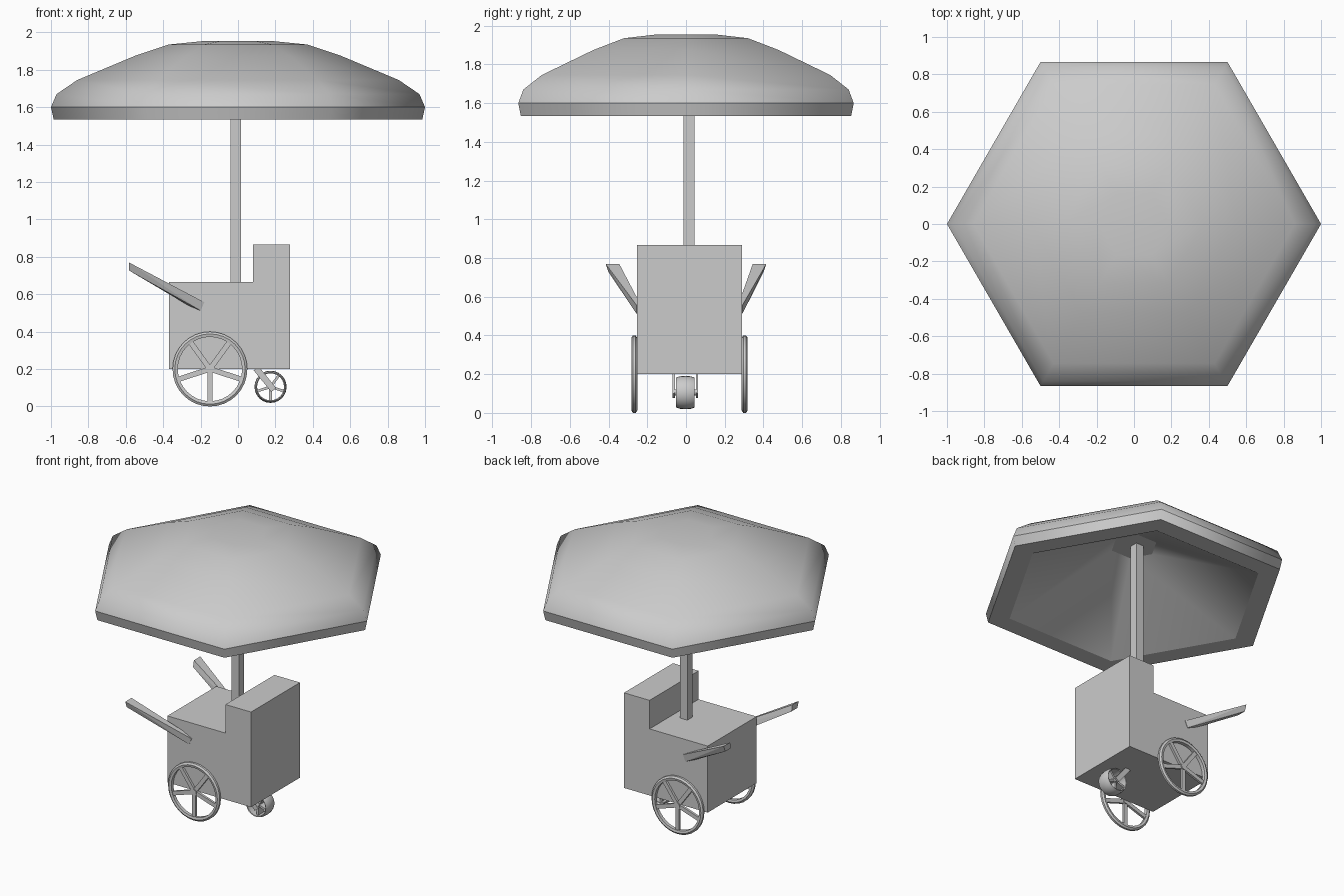
import bpy, bmesh, math
from mathutils import Vector, Matrix

cube = bpy.data.objects.get("Cube")
if cube:
    bpy.data.objects.remove(cube, do_unlink=True)

grey = bpy.data.materials.new("plain_grey")
grey.use_nodes = True
grey.diffuse_color = (0.6, 0.6, 0.6, 1)
grey.node_tree.nodes["Principled BSDF"].inputs["Base Color"].default_value = (0.6, 0.6, 0.6, 1)


def finish(name, bm):
    bmesh.ops.recalc_face_normals(bm, faces=bm.faces)
    mesh = bpy.data.meshes.new(name)
    bm.to_mesh(mesh)
    bm.free()
    mesh.materials.append(grey)
    obj = bpy.data.objects.new(name, mesh)
    bpy.context.collection.objects.link(obj)
    return obj


def add_box(bm, size, matrix):
    bmesh.ops.create_cube(bm, size=1, matrix=matrix @ Matrix.Diagonal((*size, 1)))


def add_lathe(bm, profile, sides, matrix=Matrix(), closed=False, sharp_rings=()):
    """Spin (radius, height) points around an axis; radius 0 makes a pole."""
    rings = []
    for r, h in profile:
        count = sides if r > 0 else 1
        rings.append([bm.verts.new(matrix @ Vector((r * math.cos(math.tau * k / sides),
                                                    r * math.sin(math.tau * k / sides), h)))
                      for k in range(count)])
    pairs = list(zip(rings, rings[1:]))
    if closed:
        pairs.append((rings[-1], rings[0]))
    for a, b in pairs:
        for k in range(sides):
            n = (k + 1) % sides
            loop = [a[k % len(a)], a[n % len(a)], b[n % len(b)], b[k % len(b)]]
            bm.faces.new(list(dict.fromkeys(loop))).smooth = True
    for i in sharp_rings:
        for k in range(sides):
            edge = bm.edges.get((rings[i][k], rings[i][(k + 1) % sides]))
            edge.smooth = False


def prism(name, outline, y0, y1):
    """Extrude an (x, z) outline along y."""
    bm = bmesh.new()
    face = bm.faces.new([bm.verts.new((x, y0, z)) for x, z in outline])
    new = bmesh.ops.extrude_face_region(bm, geom=[face])["geom"]
    bmesh.ops.translate(bm, vec=(0, y1 - y0, 0),
                        verts=[v for v in new if isinstance(v, bmesh.types.BMVert)])
    return finish(name, bm)


def wheel(name, centre, rim, sides, spoke_size, hub_radius, hub_half):
    """Rim, hub and five spokes turning around the y axis."""
    place = Matrix.Translation(centre) @ Matrix.Rotation(math.pi / 2, 4, 'X')
    bm = bmesh.new()
    add_lathe(bm, rim, sides, place, closed=True)
    add_lathe(bm, [(0, -hub_half), (hub_radius, -hub_half), (hub_radius, hub_half), (0, hub_half)],
              12, place)
    for k in range(5):
        turn = Matrix.Rotation(math.tau * k / 5, 4, 'Y')
        add_box(bm, spoke_size, Matrix.Translation(centre) @ turn
                @ Matrix.Translation((0, 0, -spoke_size[2] / 2)))
    obj = finish(name, bm)
    bpy.ops.object.select_all(action='DESELECT')
    obj.select_set(True)
    bpy.context.view_layer.objects.active = obj
    bpy.ops.object.shade_smooth_by_angle(angle=math.radians(30))


BACK, FRONT = 0.289, -0.253
MID = (BACK + FRONT) / 2

# Cart body with raised end
prism("cart_body", [(-0.37, 0.2), (0.278, 0.2), (0.278, 0.866), (0.08, 0.866),
                    (0.08, 0.666), (-0.37, 0.666)], FRONT, BACK)

# Square canopy pole
bm = bmesh.new()
add_box(bm, (0.058, 0.058, 1.26), Matrix.Translation((-0.012, 0.015, 1.28)))
finish("canopy_pole", bm)

# Hexagonal canopy: dome, skirt, flat lip and hollow underside
bm = bmesh.new()
add_lathe(bm, [(0, 1.953), (0.19, 1.953), (0.37, 1.935), (0.55, 1.875), (0.86, 1.745),
               (0.97, 1.67), (1, 1.6), (0.985, 1.533), (0.84, 1.533), (0.15, 1.895), (0, 1.895)],
          6, sharp_rings=(6, 7, 8, 9))
finish("canopy", bm)

# Large side wheels
big_rim = [(0.172, -0.012), (0.188, -0.0155), (0.2, -0.007),
           (0.2, 0.007), (0.188, 0.0155), (0.172, 0.012)]
for side, label in ((-1, "front"), (1, "back")):
    wheel(label + "_wheel", (-0.15, MID + side * 0.285, 0.2), big_rim, 32,
          (0.028, 0.016, 0.18), 0.022, 0.014)

# Barrel-shaped caster wheel with its fork
AXLE = Vector((0.174, -0.003, 0.105))
caster_rim = [(0.072, -0.045), (0.077, -0.048), (0.084, -0.028), (0.086, 0),
              (0.084, 0.028), (0.077, 0.048), (0.072, 0.045)]
wheel("caster_wheel", AXLE, caster_rim, 24, (0.014, 0.06, 0.076), 0.016, 0.06)
bm = bmesh.new()
top = Vector((0.1, AXLE.y, 0.2))
low = Vector((0.188, AXLE.y, 0.092))
tilt = (top - low).to_track_quat('Z', 'Y').to_matrix().to_4x4()
for side in (-1, 1):
    place = Matrix.Translation((top + low) / 2 + Vector((0, side * 0.06, 0)))
    lean = Matrix.Rotation(math.atan2(top.x - low.x, top.z - low.z), 4, 'Y')
    add_box(bm, (0.034, 0.012, (top - low).length + 0.01), place @ lean)
finish("caster_fork", bm)

# Push handles flaring outwards from the sides
for side, wall, label in ((-1, -FRONT, "front"), (1, BACK, "back")):
    grip = [(-0.583, 0.415, 0.77), (-0.583, 0.345, 0.77),
            (-0.583, 0.335, 0.727), (-0.583, 0.4, 0.727)]
    root = [(-0.18, wall + 0.003, 0.557), (-0.18, wall - 0.02, 0.557),
            (-0.22, wall - 0.02, 0.513), (-0.2, wall + 0.003, 0.513)]
    bm = bmesh.new()
    for x, y, z in grip + root:
        bm.verts.new((x, side * y, z))
    bmesh.ops.convex_hull(bm, input=bm.verts)
    finish(label + "_handle", bm)
